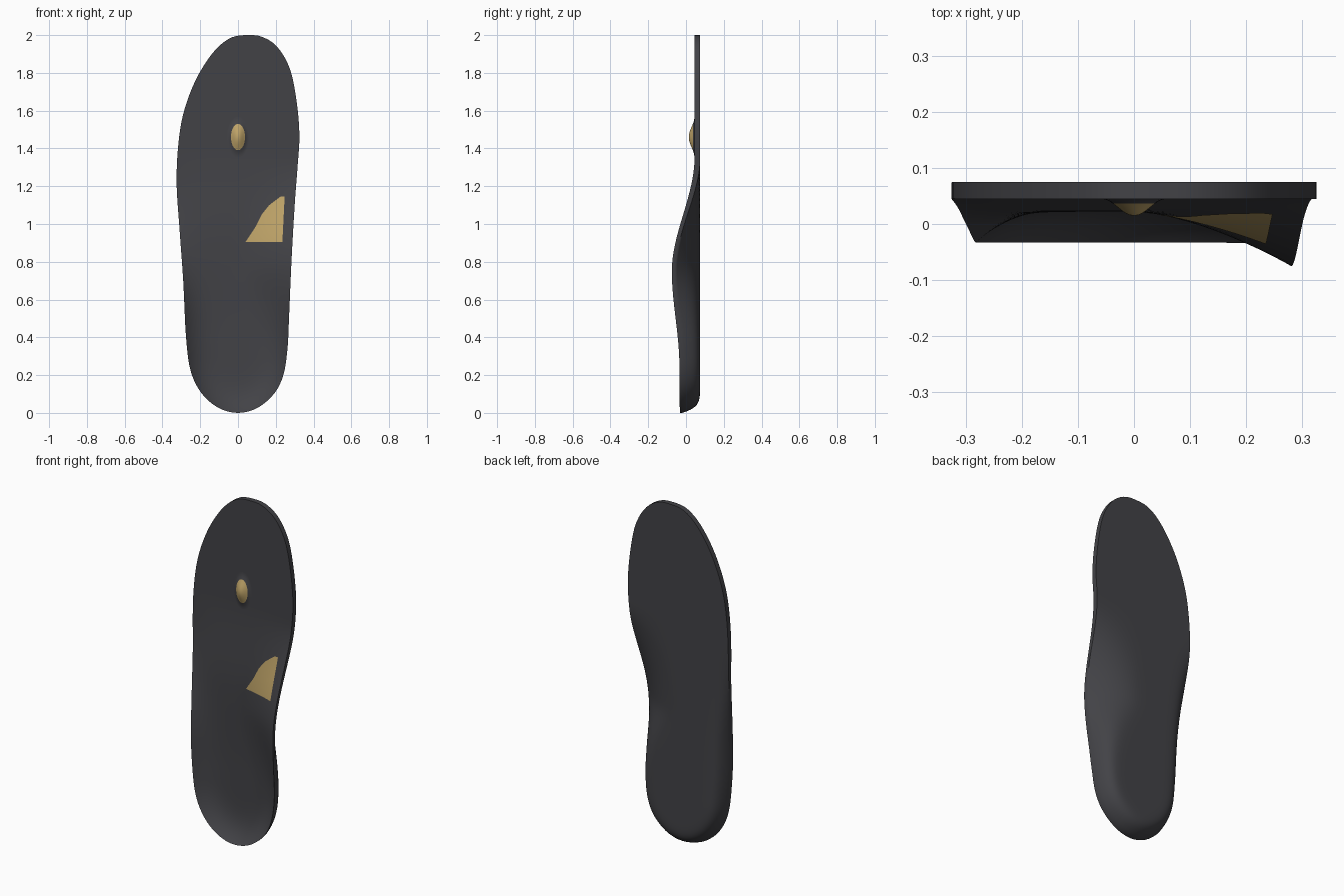
import bpy, bmesh, math
from mathutils import Vector
from mathutils.bvhtree import BVHTree

if "Cube" in bpy.data.objects:
    bpy.data.objects.remove(bpy.data.objects["Cube"])


def material(name, rgb):
    m = bpy.data.materials.new(name)
    m.diffuse_color = (*rgb, 1)
    m.use_nodes = True
    m.node_tree.nodes["Principled BSDF"].inputs["Base Color"].default_value = m.diffuse_color
    return m


DARK = material("dark_foam", (0.055, 0.055, 0.062))
TAN = material("tan_gel", (0.52, 0.37, 0.14))


def table(z, keys):
    """Smoothly blend between (z, value) keys."""
    if z <= keys[0][0]:
        return keys[0][1]
    for (a, va), (b, vb) in zip(keys, keys[1:]):
        if z <= b:
            t = (z - a) / (b - a)
            return va + (vb - va) * t * t * (3 - 2 * t)
    return keys[-1][1]


def finish(bm, name, mats, angle=40):
    me = bpy.data.meshes.new(name)
    bm.to_mesh(me)
    ob = bpy.data.objects.new(name, me)
    bpy.context.collection.objects.link(ob)
    for m in mats:
        me.materials.append(m)
    bpy.ops.object.select_all(action='DESELECT')
    ob.select_set(True)
    bpy.context.view_layer.objects.active = ob
    bpy.ops.object.shade_smooth_by_angle(angle=math.radians(angle))
    return ob


# Foot outline (x, z): heel, up the arch side to the toe, down the outer side
INNER = [(0, 0), (.1, .025), (.19, .1), (.24, .2), (.262, .34), (.27, .5), (.283, .8),
         (.30, 1.1), (.315, 1.3), (.325, 1.47), (.31, 1.65), (.275, 1.82), (.21, 1.935), (.13, 1.99)]
OUTER = [(.05, 2), (-.04, 1.985), (-.13, 1.91), (-.22, 1.77), (-.285, 1.6), (-.315, 1.43),
         (-.325, 1.22), (-.31, .98), (-.29, .7), (-.275, .4), (-.25, .22), (-.19, .1), (-.1, .025)]
pts = [Vector(p) for p in INNER + OUTER]
dense = []
for i in range(len(pts)):
    a, b, c, d = (pts[(i + k) % len(pts)] for k in (-1, 0, 1, 2))
    for j in range(12):
        t = j / 12
        dense.append(0.5 * (2 * b + (c - a) * t + (2 * a - 5 * b + 4 * c - d) * t * t
                            + (3 * b - a - 3 * c + d) * t ** 3))


def resample(line, n):
    """n + 1 evenly spaced points along a polyline."""
    acc = [0]
    for a, b in zip(line, line[1:]):
        acc.append(acc[-1] + (b - a).length)
    out, k = [], 0
    for i in range(n + 1):
        s = acc[-1] * i / n
        while k < len(line) - 2 and acc[k + 1] < s:
            k += 1
        out.append(line[k].lerp(line[k + 1], (s - acc[k]) / (acc[k + 1] - acc[k])))
    return out


N, M = 80, 22
toe = len(INNER) * 12
inner = resample(dense[:toe + 1], N)
outer = resample((dense[toe:] + dense[:1])[::-1], N)
outline = inner + outer[N - 1:0:-1]
spine = []
for a, b in zip(inner, outer):
    z = min(max((a.y + b.y) / 2, .28), 1.65)
    spine.append(Vector((table(z, [(.9, 0), (1.65, .02)]), z)))
spine += spine[N - 1:0:-1]

# Height profiles along the length
RIM_IN = [(0, -.033), (.25, -.035), (.75, -.075), (1.35, .045)]
RIM_OUT = [(0, -.033), (.5, -.033), (1.25, .045)]
FLOOR = [(.4, .032), (.9, .022), (1.38, .045)]
EDGE = [(0, .012), (.3, .014), (.9, .02), (1.35, .03)]
POW_FRONT = [(.25, 4), (.8, 1.5), (1.4, 2)]
POW_BACK = [(.25, 10), (.8, 2.2), (1.4, 3)]

# Insole body: concentric rings for foot side and underside, joined at the rim
bm = bmesh.new()
rings = []
for side in (0, 1):
    for k in (range(M + 1) if side == 0 else range(M, -1, -1)):
        s = (k / M) ** 0.65
        ring = []
        for i, (o, c) in enumerate(zip(outline, spine)):
            arch = i <= N
            rim = table(o.y, RIM_IN if arch else RIM_OUT)
            if side == 0:
                base, p = table(c.y, FLOOR), table(o.y, POW_FRONT) if arch else 4
            else:
                base, p = .075, table(o.y, POW_BACK) if arch else 10
                rim += table(o.y, EDGE)
            q = c.lerp(o, s)
            ring.append(bm.verts.new((q.x, base + (rim - base) * s ** p, q.y)))
        rings.append(ring)
for r0, r1 in zip(rings, rings[1:]):
    for i in range(len(r0)):
        j = (i + 1) % len(r0)
        bm.faces.new((r0[i], r0[j], r1[j], r1[i]))
bmesh.ops.remove_doubles(bm, verts=bm.verts, dist=0.0004)
bmesh.ops.recalc_face_normals(bm, faces=bm.faces)
tree = BVHTree.FromBMesh(bm)
finish(bm, "insole_body", [DARK], 50)
bm.free()


def drape(x, z, lift):
    """Point on the foot side, raised towards the front."""
    hit = tree.ray_cast(Vector((x, -1, z)), Vector((0, 1, 0)))[0]
    return (x, hit.y - lift, z)


# Metatarsal pad: smooth dome, tan on top with a dark skirt
bm = bmesh.new()
prev, R, S = None, 14, 32
for k in range(R + 1):
    r = k / R
    lift = .03 * (.5 + .5 * math.cos(math.pi * r)) + .0003
    ring = [bm.verts.new(drape(.058 * r * math.cos(2 * math.pi * i / S),
                               1.46 + .108 * r * math.sin(2 * math.pi * i / S), lift))
            for i in range(S)]
    if prev:
        for i in range(S):
            f = bm.faces.new((prev[i], prev[i - 1], ring[i - 1], ring[i]))
            f.material_index = 0 if r < .7 else 1
    prev = ring
bmesh.ops.remove_doubles(bm, verts=bm.verts, dist=0.0002)
bmesh.ops.recalc_face_normals(bm, faces=bm.faces)
if sum(f.normal.y for f in bm.faces) > 0:
    bmesh.ops.reverse_faces(bm, faces=bm.faces)
finish(bm, "metatarsal_pad", [TAN, DARK])
bm.free()

# Arch patch: tan panel draped over the arch
LEFT = [(.905, .04), (.98, .09), (1.05, .125), (1.1, .165), (1.145, .225)]
bm = bmesh.new()
prev = None
for k in range(21):
    z = .905 + .24 * k / 20
    a = next(x0 + (x1 - x0) * (z - z0) / (z1 - z0)
             for (z0, x0), (z1, x1) in zip(LEFT, LEFT[1:]) if z <= z1 + 1e-6)
    b = .235 + .012 * k / 20
    row = [bm.verts.new(drape(a + (b - a) * i / 14, z, .0015)) for i in range(15)]
    if prev:
        for i in range(14):
            bm.faces.new((prev[i], prev[i + 1], row[i + 1], row[i]))
    prev = row
finish(bm, "arch_patch", [TAN])
bm.free()
